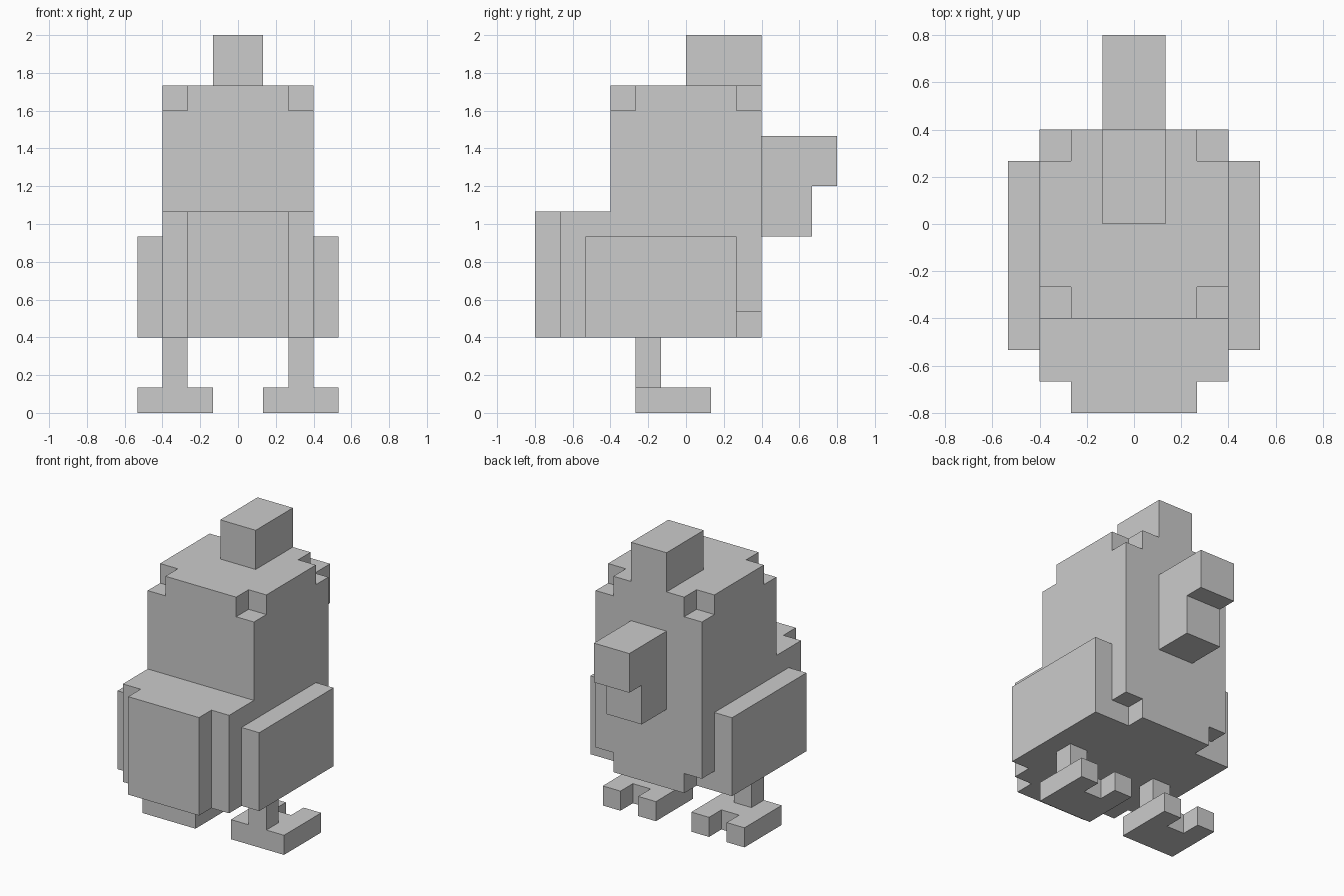
import bpy, bmesh

old = bpy.data.objects.get("Cube")
if old:
    bpy.data.objects.remove(old, do_unlink=True)

U = 2 / 15  # one block

grey = bpy.data.materials.new("plain grey")
grey.use_nodes = True
colour = (0.6, 0.6, 0.6, 1.0)
grey.diffuse_color = colour
grey.node_tree.nodes["Principled BSDF"].inputs["Base Color"].default_value = colour


def prism(bm, outline, z0, z1):
    """Extrude an xy outline, given in blocks, from z0 to z1."""
    face = bm.faces.new([bm.verts.new((x * U, y * U, z0 * U)) for x, y in outline])
    top = bmesh.ops.extrude_face_region(bm, geom=[face])["geom"]
    verts = [v for v in top if isinstance(v, bmesh.types.BMVert)]
    bmesh.ops.translate(bm, verts=verts, vec=(0, 0, (z1 - z0) * U))


def rect(x0, x1, y0, y1):
    return [(x0, y0), (x1, y0), (x1, y1), (x0, y1)]


def part(name, prisms, mirror=False):
    bm = bmesh.new()
    for outline, z0, z1 in prisms:
        prism(bm, outline, z0, z1)
    bmesh.ops.recalc_face_normals(bm, faces=bm.faces)
    mesh = bpy.data.meshes.new(name)
    bm.to_mesh(mesh)
    bm.free()
    mesh.materials.append(grey)
    obj = bpy.data.objects.new(name, mesh)
    bpy.context.collection.objects.link(obj)
    if mirror:
        obj.modifiers.new("Mirror", 'MIRROR').use_axis[0] = True
    return obj


# Body, with small cubes cut from four top corners and two lower corners
body = part("body", [(rect(-3, 3, -3, 3), 3, 13)])
notches = []
for x0, x1 in ((-4, -2), (2, 4)):
    notches.append((rect(x0, x1, -4, -2), 12, 14))
    notches.append((rect(x0, x1, 2, 4), 12, 14))
    notches.append((rect(x0, x1, 2, 4), 2, 4))
cutter = part("corner_cutter", notches)
cutter.hide_render = True
cutter.hide_viewport = True
cutter.display_type = 'WIRE'
cut = body.modifiers.new("Corner notches", 'BOOLEAN')
cut.operation = 'DIFFERENCE'
cut.solver = 'EXACT'
cut.object = cutter

# Stepped tail
part("tail", [([(-3, -3), (-3, -5), (-2, -5), (-2, -6),
                (2, -6), (2, -5), (3, -5), (3, -3)], 3, 8)])

# Comb, beak and wattle
part("comb", [(rect(-1, 1, 0, 3), 13, 15)])
part("beak", [(rect(-1, 1, 3, 6), 9, 11)])
part("wattle", [(rect(-1, 1, 3, 5), 7, 9)])

# Mirrored wings, legs and two-toed feet
part("wings", [(rect(3, 4, -4, 2), 3, 7)], mirror=True)
part("legs", [(rect(2, 3, -2, -1), 1, 3)], mirror=True)
part("feet", [([(1, -2), (4, -2), (4, 1), (3, 1),
                (3, 0), (2, 0), (2, 1), (1, 1)], 0, 1)], mirror=True)
